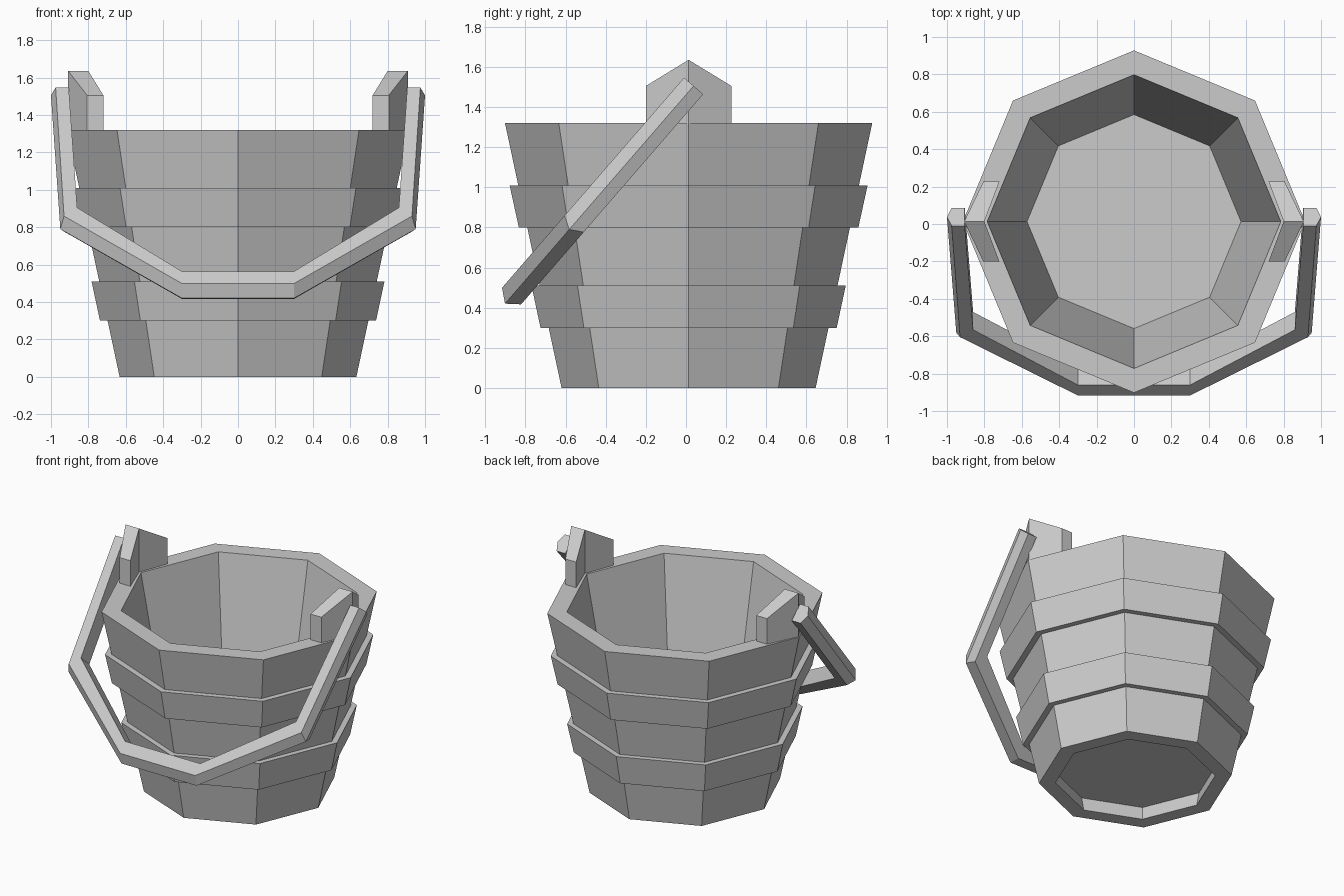
import bpy, bmesh
from math import sin, cos, pi
from mathutils import Vector

if "Cube" in bpy.data.objects:
    bpy.data.objects.remove(bpy.data.objects["Cube"])

CY = 0.013  # centre of the tub in y


def finish(name, bm):
    bmesh.ops.recalc_face_normals(bm, faces=bm.faces)
    me = bpy.data.meshes.new(name)
    bm.to_mesh(me)
    bm.free()
    ob = bpy.data.objects.new(name, me)
    bpy.context.collection.objects.link(ob)
    return ob


def skin(bm, rings, wrap=False):
    """Join successive closed vertex loops with quads."""
    loops = [[bm.verts.new(p) for p in r] for r in rings]
    pairs = list(zip(loops, loops[1:]))
    if wrap:
        pairs.append((loops[-1], loops[0]))
    for a, b in pairs:
        for i in range(len(a)):
            j = (i + 1) % len(a)
            bm.faces.new((a[i], a[j], b[j], b[i]))
    return loops


def octagon(r, z):
    return [(r * cos(k * pi / 4), CY + r * sin(k * pi / 4), z) for k in range(8)]


# Tub: recessed underside, sloping wall, rim and inside floor
bm = bmesh.new()
loops = skin(bm, [octagon(r, z) for r, z in (
    (0.545, 0.10), (0.525, 0), (0.633, 0), (0.915, 1.32), (0.785, 1.32), (0.572, 0.23))])
bm.faces.new(loops[0])
bm.faces.new(loops[-1])
finish("tub", bm)

# Hoops
for name, r0, z0, r1, z1 in (("lower_hoop", 0.738, 0.30, 0.783, 0.51),
                             ("upper_hoop", 0.846, 0.80, 0.892, 1.01)):
    bm = bmesh.new()
    skin(bm, [octagon(r, z) for r, z in (
        (r0, z0), (r1, z1), (r1 - 0.06, z1), (r0 - 0.06, z0))], wrap=True)
    finish(name, bm)

# Ears: bent around the tub corner, pointed on top
for name, s in (("right_ear", 1), ("left_ear", -1)):
    bm = bmesh.new()
    rings = []
    for dy, xi, xo, top in ((-0.213, 0.72, 0.806, 1.505),
                            (0, 0.80, 0.908, 1.635),
                            (0.213, 0.72, 0.806, 1.505)):
        y = CY + dy
        rings.append([(s * xi, y, 1.31), (s * xo, y, 1.31), (s * xo, y, top), (s * xi, y, top)])
    loops = skin(bm, rings)
    bm.faces.new(loops[0])
    bm.faces.new(loops[-1])
    finish(name, bm)

# Handle: five-sided bar (flat inside, ridge outside) in a tilted plane
origin = Vector((0, 0.038, 1.505))
down = Vector((0, -0.655, -0.756))
side = Vector((0, -0.756, 0.655)) * 0.063
# each station: (x, distance down) for inner edge, side edge, ridge
half = [((0.905, 0), (0.975, 0), (1.0, 0)),
        ((0.86, 0.849), (0.93, 0.909), (0.95, 0.946)),
        ((0.30, 1.299), (0.30, 1.385), (0.30, 1.435))]
stations = [(s, 1) for s in half] + [(s, -1) for s in reversed(half)]
rings = []
for (inner, edge, ridge), m in stations:
    pts = ((inner, -1), (edge, -1), (ridge, 0), (edge, 1), (inner, 1))
    rings.append([origin + Vector((m * x, 0, 0)) + down * d + side * n for (x, d), n in pts])
bm = bmesh.new()
loops = skin(bm, rings)
bm.faces.new(loops[0])
bm.faces.new(loops[-1])
finish("handle", bm)
